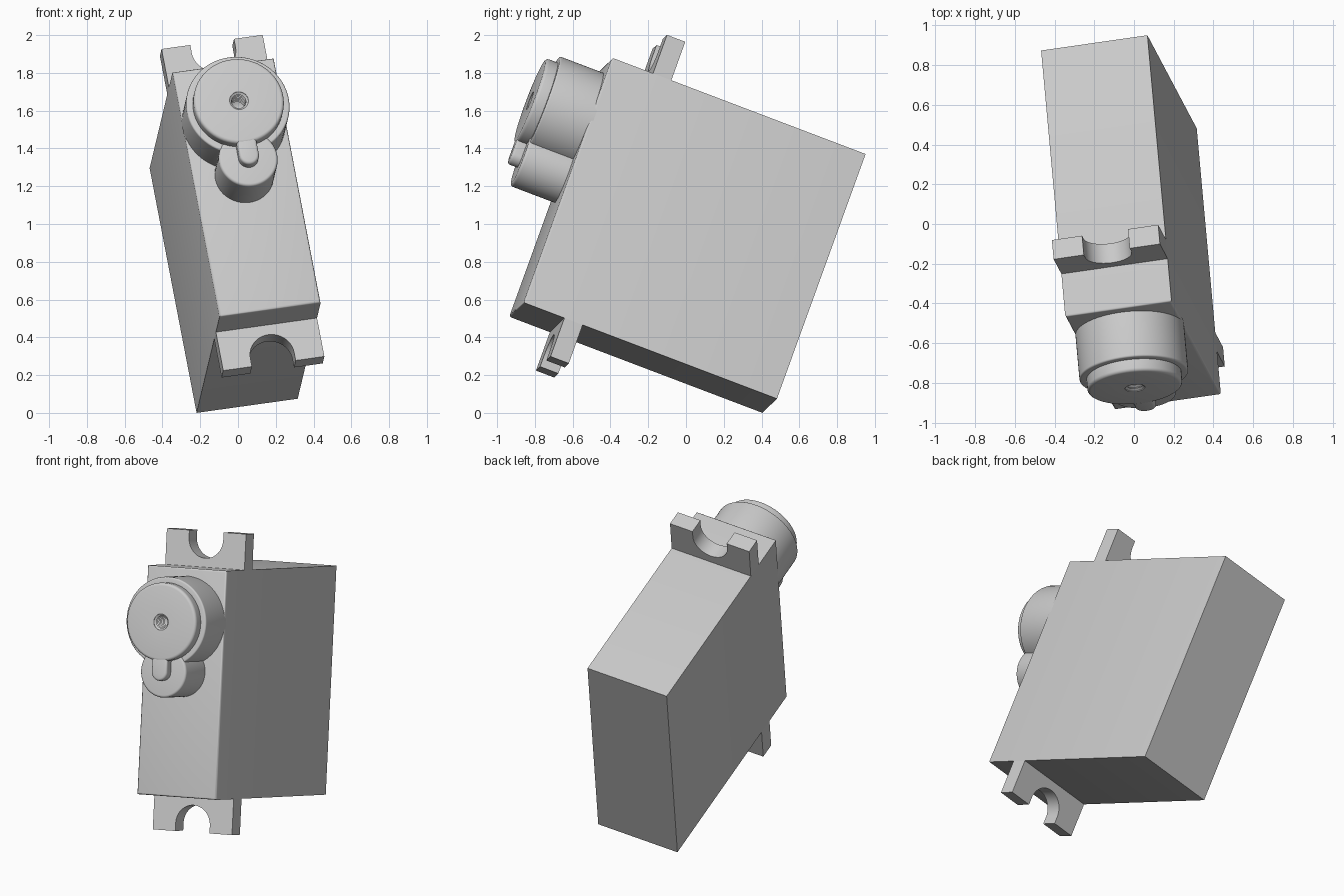
import bpy, bmesh
from math import sin, cos, pi, radians
from mathutils import Matrix, Vector

cube = bpy.data.objects.get("Cube")
if cube:
    bpy.data.objects.remove(cube, do_unlink=True)

# One plain grey plastic
grey = bpy.data.materials.new("light_grey_plastic")
grey.use_nodes = True
GREY = (0.6, 0.6, 0.6, 1)
grey.diffuse_color = GREY
grey.node_tree.nodes["Principled BSDF"].inputs["Base Color"].default_value = GREY

# Tilted frame: local x = width, local y = depth (front is -y), local z = length
wide = Vector((0.980, 0.141, 0.137)).normalized()
long = wide.cross(Vector((-0.087, 0.931, -0.354))).normalized()
deep = long.cross(wide)
FRAME = Matrix.Translation((-0.015, 0.007, 0.94)) @ Matrix((wide, deep, long)).transposed().to_4x4()

HALF_W, HALF_D, HALF_L = 0.273, 0.72, 0.70
HUB_Z, LOBE_Z = 0.377, 0.07


def finish(name, bm):
    bmesh.ops.recalc_face_normals(bm, faces=bm.faces)
    mesh = bpy.data.meshes.new(name)
    bm.to_mesh(mesh)
    bm.free()
    ob = bpy.data.objects.new(name, mesh)
    bpy.context.collection.objects.link(ob)
    mesh.materials.append(grey)
    ob.matrix_world = FRAME
    bpy.ops.object.select_all(action='DESELECT')
    ob.select_set(True)
    bpy.context.view_layer.objects.active = ob
    bpy.ops.object.shade_smooth_by_angle(angle=radians(35))
    return ob


def slab(name, outline, front, back, round_front=0):
    """Extrude an outline in the width-length plane from front to back."""
    bm = bmesh.new()
    face = bm.faces.new([bm.verts.new((x, front, z)) for x, z in outline])
    rim = list(face.edges)
    out = bmesh.ops.extrude_face_region(bm, geom=[face], use_keep_orig=True)
    moved = [v for v in out["geom"] if isinstance(v, bmesh.types.BMVert)]
    bmesh.ops.translate(bm, verts=moved, vec=(0, back - front, 0))
    if round_front:
        bmesh.ops.bevel(bm, geom=rim, offset=round_front, segments=3,
                        profile=0.5, affect='EDGES')
    return finish(name, bm)


def turned(name, profile, z, steps=72):
    """Spin a (radius, depth) profile around the depth axis at length z."""
    bm = bmesh.new()
    verts = [bm.verts.new((r, y, z)) for r, y in profile]
    edges = [bm.edges.new(pair) for pair in zip(verts, verts[1:])]
    bmesh.ops.spin(bm, geom=verts + edges, cent=(0, 0, z), axis=(0, 1, 0),
                   angle=2 * pi, steps=steps)
    bmesh.ops.remove_doubles(bm, verts=bm.verts, dist=1e-5)
    return finish(name, bm)


def rounded(r, y, radius, n=4):
    """Profile points for a rounded front rim."""
    return [(r - radius + radius * cos(a), y + radius - radius * sin(a))
            for a in (i * pi / 2 / n for i in range(n + 1))]


# Case, with its front rim softened
case_outline = [(-HALF_W, -HALF_L), (HALF_W, -HALF_L), (HALF_W, HALF_L), (-HALF_W, HALF_L)]
slab("case", case_outline, -HALF_D, HALF_D, 0.012)

# Mounting lugs with an open round notch at each end
NOTCH_R, NOTCH_Z, TIP = 0.118, 0.873, 0.92
arc = [(NOTCH_R * cos(a), NOTCH_Z - NOTCH_R * sin(a))
       for a in (i * pi / 24 for i in range(25))]
lug = ([(-HALF_W, HALF_L), (HALF_W, HALF_L), (HALF_W, TIP), (NOTCH_R, TIP)]
       + arc + [(-NOTCH_R, TIP), (-HALF_W, TIP)])
for name, side in (("top_lug", 1), ("bottom_lug", -1)):
    slab(name, [(x, z * side) for x, z in lug], -0.488, -0.384)

# Gear hub: stepped drum with a ribbed screw hole
SHOULDER, FACE = -0.965, -1.03
hub = [(0.275, -0.70)] + rounded(0.275, SHOULDER, 0.01)
hub += [(0.24, SHOULDER)] + rounded(0.24, FACE, 0.018)
hub.append((0.05, FACE))
for i in range(8):
    depth = FACE + 0.018 * i
    hub += [(0.05, depth + 0.004), (0.038, depth + 0.013)]
hub.append((0, FACE + 0.16))
turned("gear_hub", hub, HUB_Z)

# Smaller lobe below the hub
turned("gear_lobe", [(0.157, -0.70)] + rounded(0.157, -0.972, 0.015) + [(0, -0.972)], LOBE_Z)

# Raised rib from the hub face onto the lobe
RIB = 0.053
rib = [(RIB * cos(a), LOBE_Z - RIB * sin(a)) for a in (i * pi / 20 for i in range(21))]
rib += [(-RIB, 0.19), (RIB, 0.19)]
slab("lobe_rib", rib, -1.028, -0.96, 0.015)
